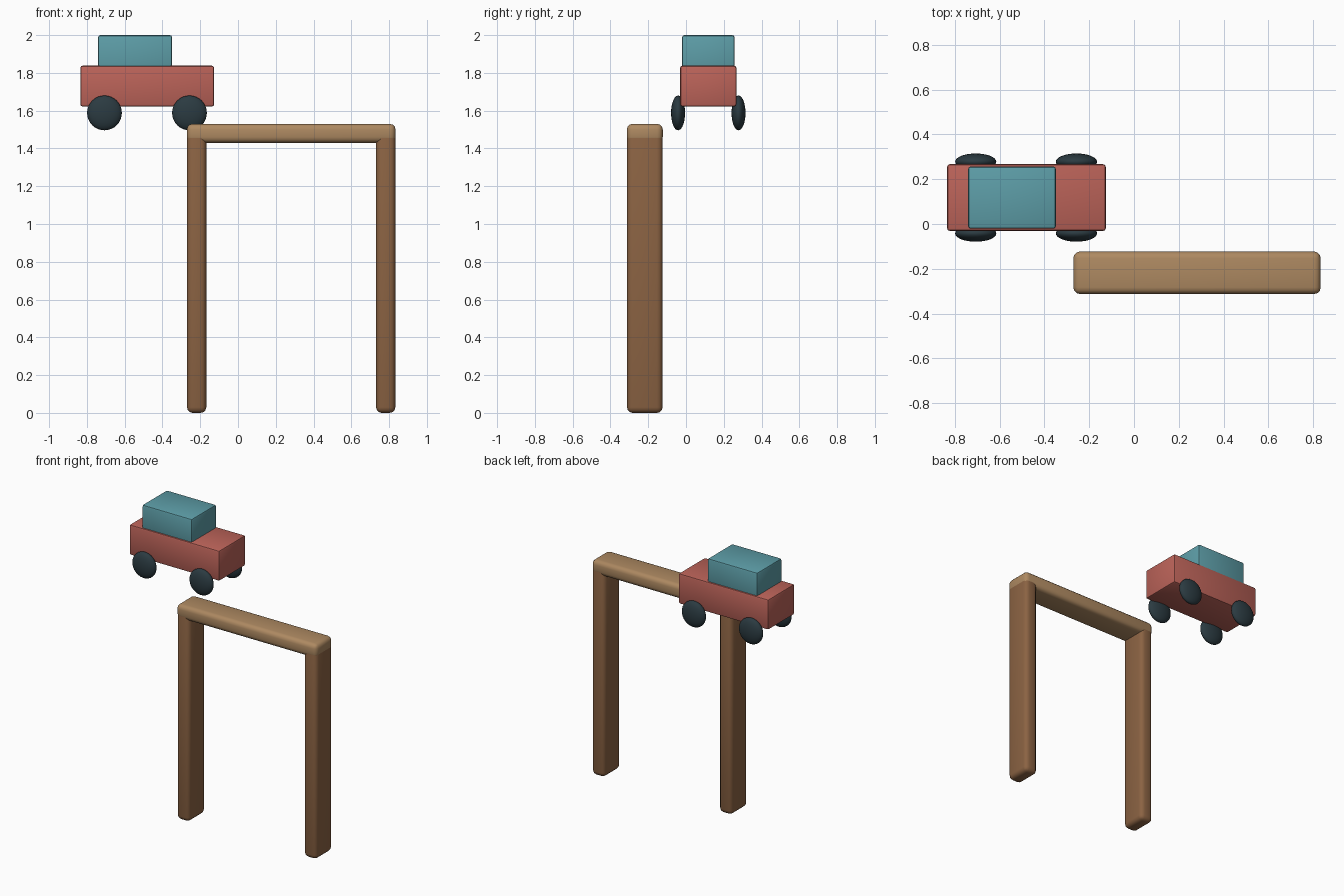
import bpy
import math

if "Cube" in bpy.data.objects:
    bpy.data.objects.remove(bpy.data.objects["Cube"])


def material(name, rgb):
    m = bpy.data.materials.new(name)
    m.diffuse_color = (*rgb, 1)
    m.use_nodes = True
    m.node_tree.nodes["Principled BSDF"].inputs["Base Color"].default_value = m.diffuse_color
    return m


RED = material("brick red", (0.50, 0.125, 0.10))
TEAL = material("teal", (0.11, 0.34, 0.39))
LIGHT_WOOD = material("light wood", (0.42, 0.25, 0.12))
DARK_WOOD = material("dark wood", (0.26, 0.125, 0.056))
RUBBER = material("dark rubber", (0.024, 0.043, 0.053))


def block(name, x, y, z, bevel, mat, segments=3):
    """Rounded box from (min, max) ranges on each axis."""
    ranges = (x, y, z)
    bpy.ops.mesh.primitive_cube_add(size=1, location=[(a + b) / 2 for a, b in ranges])
    ob = bpy.context.object
    ob.name = name
    ob.scale = [b - a for a, b in ranges]
    bpy.ops.object.transform_apply(location=False, rotation=False, scale=True)
    ob.data.materials.append(mat)
    mod = ob.modifiers.new("rounded edges", 'BEVEL')
    mod.width = bevel
    mod.segments = segments
    bpy.ops.object.modifier_apply(modifier=mod.name)
    bpy.ops.object.shade_smooth_by_angle(angle=math.radians(35))
    return ob


# Wooden frame: two posts and a crossbar
FRAME_Y = (-0.312, -0.124)
block("left_post", (-0.27, -0.168), FRAME_Y, (0.0, 1.485), 0.03, DARK_WOOD)
block("right_post", (0.731, 0.833), FRAME_Y, (0.0, 1.485), 0.03, DARK_WOOD)
block("crossbar", (-0.271, 0.834), (-0.313, -0.123), (1.43, 1.53), 0.03, LIGHT_WOOD)

# Toy car: body and cabin
block("car_body", (-0.835, -0.126), (-0.031, 0.267), (1.622, 1.838), 0.012, RED, 2)
block("car_cabin", (-0.741, -0.349), (-0.021, 0.257), (1.78, 2.0), 0.012, TEAL, 2)

# Flattened round wheels
for end, x in (("rear", -0.707), ("front", -0.257)):
    for side, y in (("near", -0.042), ("far", 0.278)):
        bpy.ops.mesh.primitive_uv_sphere_add(segments=32, ring_count=16, radius=1,
                                             location=(x, y, 1.588))
        wheel = bpy.context.object
        wheel.name = f"{end}_{side}_wheel"
        wheel.scale = (0.092, 0.037, 0.092)
        bpy.ops.object.transform_apply(location=False, rotation=False, scale=True)
        wheel.data.materials.append(RUBBER)
        bpy.ops.object.shade_smooth()
